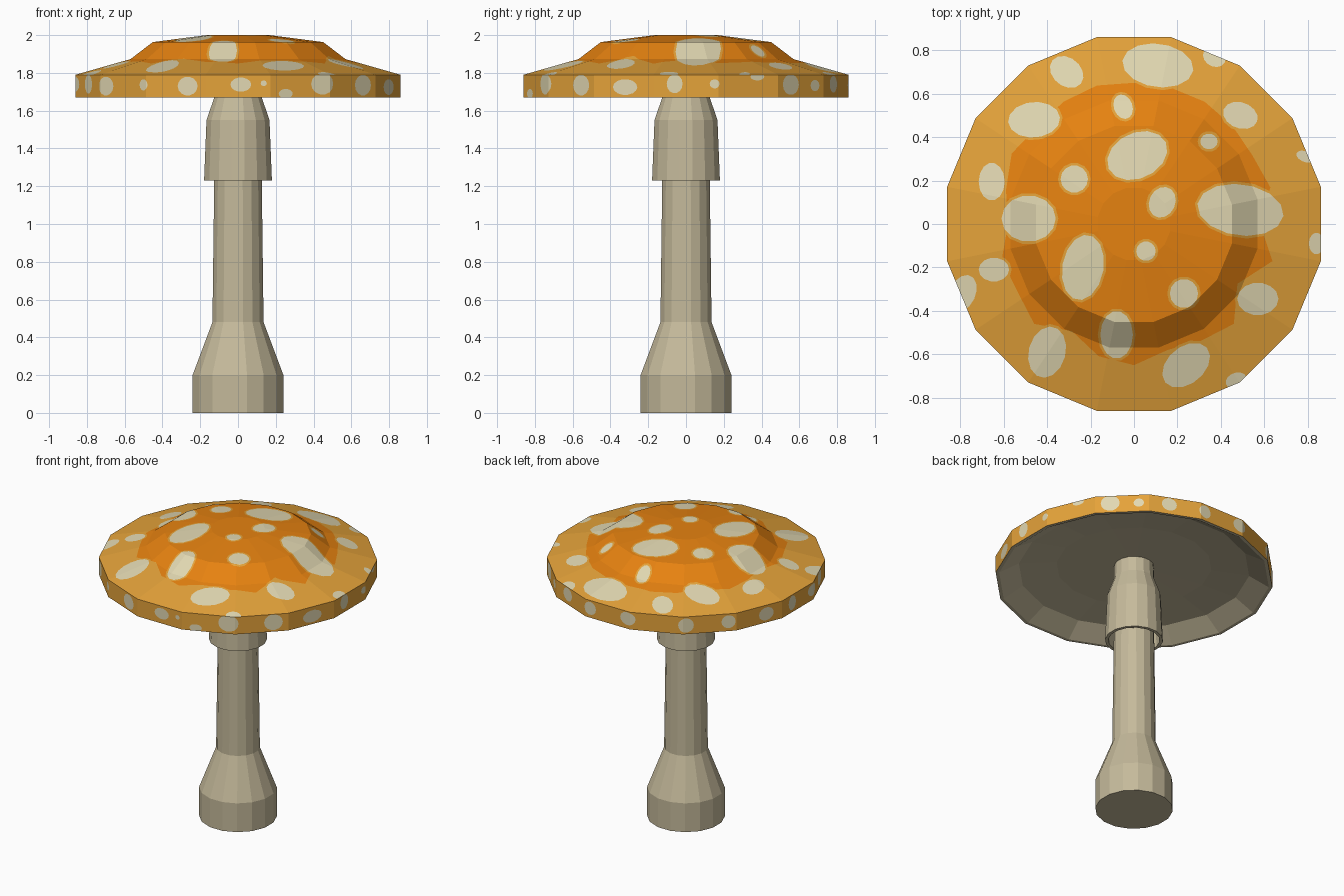
import bpy, bmesh, math
from mathutils import Vector

if "Cube" in bpy.data.objects:
    bpy.data.objects.remove(bpy.data.objects["Cube"])

SIDES = 16


def material(name, rgb):
    lin = [((c / 255 + 0.055) / 1.055) ** 2.4 for c in rgb]
    m = bpy.data.materials.new(name)
    m.diffuse_color = (*lin, 1)
    m.use_nodes = True
    m.node_tree.nodes["Principled BSDF"].inputs["Base Color"].default_value = m.diffuse_color
    return m


amber = material("amber", (229, 163, 58))
orange = material("orange", (230, 130, 16))
cream = material("cream", (226, 216, 178))
beige = material("beige", (197, 186, 155))


def lathe(profile):
    """Revolve (radius, z) points into a faceted closed bmesh."""
    bm = bmesh.new()
    rings = []
    for r, z in profile:
        n = 1 if r == 0 else SIDES
        rings.append([bm.verts.new((r * math.cos((k + 0.5) * math.tau / SIDES),
                                    r * math.sin((k + 0.5) * math.tau / SIDES), z))
                      for k in range(n)])
    for a, b in zip(rings, rings[1:]):
        for k in range(SIDES):
            j = (k + 1) % SIDES
            quad = [a[k % len(a)], b[k % len(b)], b[j % len(b)], a[j % len(a)]]
            bm.faces.new(list(dict.fromkeys(quad)))
    bmesh.ops.recalc_face_normals(bm, faces=bm.faces[:])
    return bm


def finish(bm, name, mats):
    me = bpy.data.meshes.new(name)
    bm.to_mesh(me)
    bm.free()
    for m in mats:
        me.materials.append(m)
    ob = bpy.data.objects.new(name, me)
    bpy.context.collection.objects.link(ob)


def paint(bm, centre, u, v, poly, index, accept):
    """Cut a convex outline (counter-clockwise in u, v) into the faces and colour it."""
    us, vs = [p[0] for p in poly], [p[1] for p in poly]

    def near(f):
        fu = [(w.co - centre).dot(u) for w in f.verts]
        fv = [(w.co - centre).dot(v) for w in f.verts]
        return (max(fu) > min(us) and min(fu) < max(us)
                and max(fv) > min(vs) and min(fv) < max(vs))

    faces = [f for f in bm.faces if accept(f) and near(f)]
    for (a, b), (c, d) in zip(poly, poly[1:] + poly[:1]):
        if not faces:
            return
        co = centre + u * a + v * b
        no = (u * (d - b) - v * (c - a)).normalized()
        geom = set(faces)
        for f in faces:
            geom.update(f.edges)
            geom.update(f.verts)
        out = bmesh.ops.bisect_plane(bm, geom=list(geom), dist=1e-5, plane_co=co, plane_no=no)
        faces = [f for f in out["geom"] if isinstance(f, bmesh.types.BMFace)
                 and accept(f) and (f.calc_center_median() - co).dot(no) < 0]
    for f in faces:
        f.material_index = index


def ellipse(rx, ry, rot=0, n=14):
    c, s = math.cos(math.radians(rot)), math.sin(math.radians(rot))
    pts = [(rx * math.cos(k * math.tau / n), ry * math.sin(k * math.tau / n)) for k in range(n)]
    return [(x * c - y * s, x * s + y * c) for x, y in pts]


# Stem with bulbous foot
finish(lathe([(0, 0), (0.245, 0), (0.245, 0.2), (0.138, 0.48), (0.128, 1.25),
              (0.125, 1.6), (0, 1.6)]), "stem", [beige])

# Skirt hanging from the cap around the stem, hollow below
finish(lathe([(0, 1.77), (0.125, 1.77), (0.128, 1.67), (0.17, 1.55), (0.183, 1.23),
              (0.162, 1.23), (0.15, 1.52), (0, 1.54)]), "skirt", [beige])

# Cap: domed top, vertical rim, hollow underside
cap = lathe([(0, 2.0), (0.17, 2.0), (0.46, 1.963), (0.58, 1.873), (0.877, 1.79),
             (0.877, 1.67), (0.855, 1.67), (0.73, 1.745), (0.49, 1.77), (0, 1.775)])
for f in cap.faces:
    c = f.calc_center_median()
    if f.normal.z < -0.1:
        f.material_index = 3

X, Y, Z = Vector((1, 0, 0)), Vector((0, 1, 0)), Vector((0, 0, 1))


def is_top(f):
    return f.normal.z > 0.3


# Orange middle with a wavy border: radius every 15 degrees from +x
border = [0.58, 0.65, 0.63, 0.64, 0.65, 0.65, 0.65, 0.66, 0.65, 0.63, 0.65, 0.61,
          0.58, 0.63, 0.62, 0.65, 0.57, 0.63, 0.65, 0.60, 0.62, 0.65, 0.55, 0.66]
ring = [(r * math.cos(math.radians(15 * i)), r * math.sin(math.radians(15 * i)))
        for i, r in enumerate(border)]
for p, q in zip(ring, ring[1:] + ring[:1]):
    paint(cap, Vector(), X, Y, [(0, 0), p, q], 1, is_top)

# Spots on top: x, y, half width, half height, turn
spots = [
    (.11, .73, .165, .10, -8), (-.31, .70, .085, .065, -40), (.37, .77, .055, .045, -30),
    (-.46, .48, .12, .082, 5), (-.05, .54, .043, .058, 20), (.015, .315, .145, .105, 25),
    (.345, .38, .04, .036, 0), (.49, .50, .082, .06, -20), (.79, .31, .045, .025, -20),
    (-.655, .195, .06, .087, 0), (-.275, .207, .063, .063, 0), (-.485, .025, .125, .107, 0),
    (.13, .10, .06, .073, -25), (.49, .065, .20, .118, -8), (.055, -.125, .045, .045, 0),
    (-.235, -.20, .095, .152, -10), (-.645, -.21, .07, .055, 0), (.23, -.32, .065, .067, 0),
    (.57, -.345, .095, .075, 0), (-.79, -.32, .06, .09, -25), (-.08, -.51, .075, .11, 0),
    (-.40, -.59, .085, .12, -15), (.24, -.65, .125, .085, 40), (.47, -.72, .05, .035, 20),
    (.84, -.09, .035, .05, 0)]
for halo, index in ((0.012, 0), (0, 2)):
    for x, y, rx, ry, rot in spots:
        paint(cap, Vector((x, y, 0)), X, Y, ellipse(rx + halo, ry + halo, rot), index, is_top)

# Spots on the rim: angle, z, half width, half height
rim_spots = [
    (-157, 1.74, .05, .05), (-143.5, 1.73, .055, .05), (-125, 1.737, .028, .03),
    (-108, 1.73, .057, .05), (-89, 1.738, .055, .038), (-81, 1.745, .016, .015),
    (-73, 1.69, .04, .025), (-59, 1.742, .065, .057), (-40, 1.735, .06, .055),
    (-22, 1.725, .07, .042), (-4, 1.742, .042, .05), (10, 1.742, .026, .024),
    (26, 1.78, .04, .02), (40, 1.738, .06, .055), (52, 1.733, .033, .03),
    (65, 1.74, .05, .045), (81, 1.735, .045, .045), (100, 1.74, .055, .045),
    (125, 1.73, .05, .05), (143, 1.735, .045, .045), (161, 1.73, .055, .045),
    (176, 1.735, .04, .05), (191, 1.74, .055, .04)]
for deg, z, rx, rz in rim_spots:
    a = math.radians(deg)
    n = Vector((math.cos(a), math.sin(a), 0))
    paint(cap, n * 0.87 + Z * z, Z.cross(n), Z, ellipse(rx, rz), 2,
          lambda f: abs(f.normal.z) < 0.1 and f.normal.dot(n) > 0.5)

# Back to the shared palette
finish(cap, "cap", [amber, orange, cream, beige])
